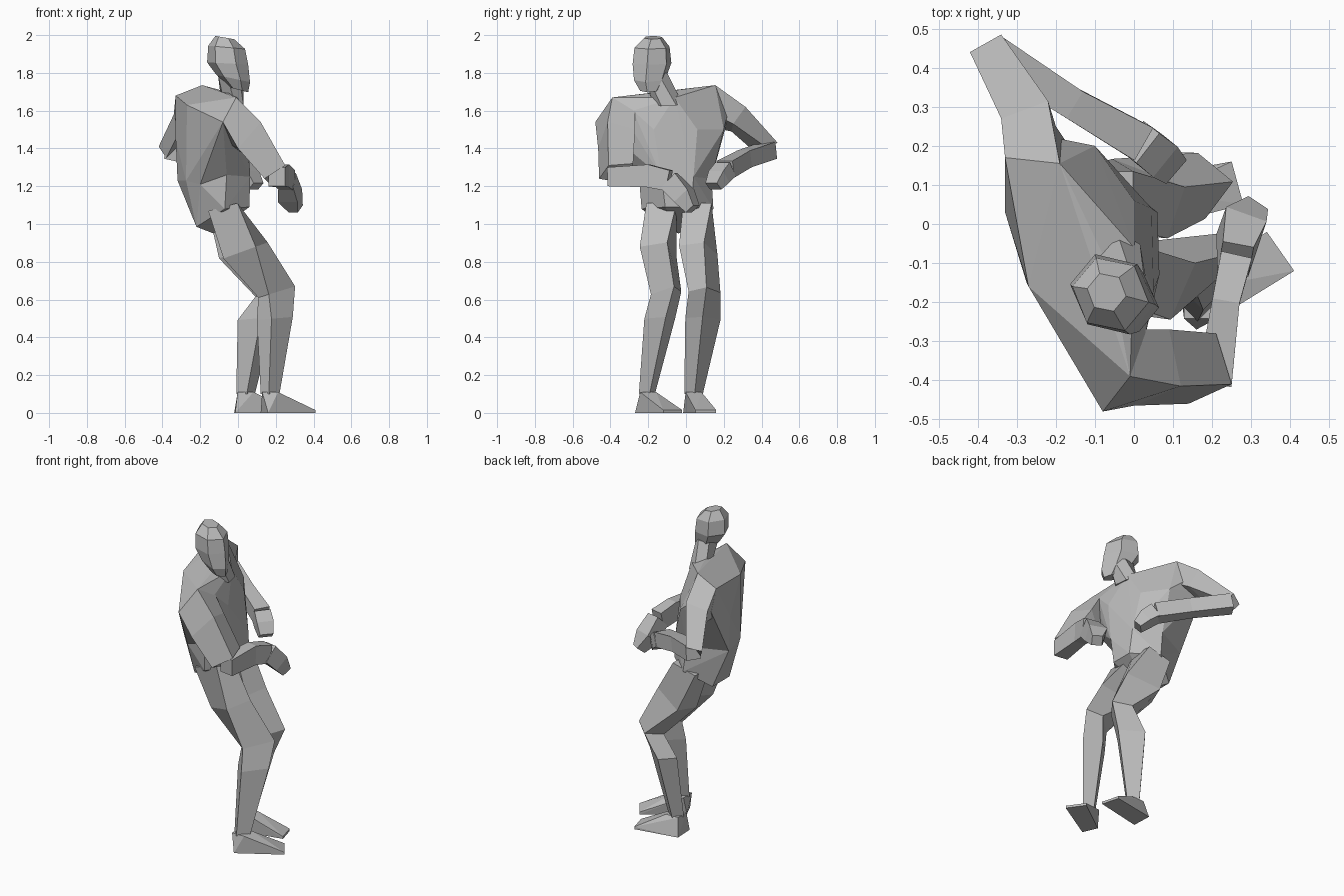
import bpy, bmesh
from math import radians
from mathutils import Vector, Matrix

if "Cube" in bpy.data.objects:
    bpy.data.objects.remove(bpy.data.objects["Cube"])

GREY = bpy.data.materials.new("plain grey")
GREY.use_nodes = True
colour = (0.5, 0.5, 0.5, 1)
GREY.diffuse_color = colour
GREY.node_tree.nodes["Principled BSDF"].inputs["Base Color"].default_value = colour

HEX = [(1, .5), (0, 1), (-1, .5), (-1, -.5), (0, -1), (1, -.5)]
BOX = [(1, 1), (-1, 1), (-1, -1), (1, -1)]
WEDGE = [(1, 1), (-1, .5), (-1, -1), (1, -1)]


def finish(name, bm):
    bmesh.ops.recalc_face_normals(bm, faces=bm.faces)
    mesh = bpy.data.meshes.new(name)
    bm.to_mesh(mesh)
    bm.free()
    mesh.materials.append(GREY)
    obj = bpy.data.objects.new(name, mesh)
    bpy.context.collection.objects.link(obj)
    return obj


def skin(name, rings):
    """Join successive rings of points and cap both ends."""
    bm = bmesh.new()
    rows = [[bm.verts.new(p) for p in ring] for ring in rings]
    n = len(rows[0])
    for low, high in zip(rows, rows[1:]):
        for i in range(n):
            j = (i + 1) % n
            bm.faces.new((low[i], low[j], high[j], high[i]))
    bm.faces.new(rows[0][::-1])
    bm.faces.new(rows[-1])
    return finish(name, bm)


def stack(name, stations, shape):
    """Stations: x, y, z, half depth, half width, yaw, pitch."""
    rings = []
    for x, y, z, d, w, yaw, pitch in stations:
        turn = (Matrix.Rotation(radians(-pitch), 3, 'Y')
                @ Matrix.Rotation(radians(yaw), 3, 'Z'))
        rings.append([Vector((x, y, z)) + turn @ Vector((a * d, b * w, 0))
                      for a, b in shape])
    return skin(name, rings)


def limb(name, stations):
    """Stations: x, y, z, half width, half height, square to the path."""
    pts = [Vector(s[:3]) for s in stations]
    rings = []
    for i, s in enumerate(stations):
        t = (pts[min(i + 1, len(pts) - 1)] - pts[max(i - 1, 0)]).normalized()
        side = t.cross(Vector((0, 0, 1))).normalized()
        up = side.cross(t)
        rings.append([pts[i] + side * a * s[3] + up * b * s[4] for a, b in BOX])
    return skin(name, rings)


def hull(name, points):
    bm = bmesh.new()
    for p in points:
        bm.verts.new(p)
    result = bmesh.ops.convex_hull(bm, input=bm.verts)
    loose = {v for v in result["geom_interior"] if isinstance(v, bmesh.types.BMVert)}
    bmesh.ops.delete(bm, geom=list(loose), context='VERTS')
    return finish(name, bm)


# Pelvis and chest share the waist outline
WAIST = [(.065, -.13, 1.25), (.045, .04, 1.25), (-.1, .135, 1.24), (-.32, .03, 1.23),
         (-.275, -.15, 1.23), (-.2, -.22, 1.21), (-.06, -.25, 1.26)]

hull("pelvis", WAIST + [
    (-.22, -.12, .985), (-.22, .05, .985), (-.13, -.04, .95),           # seat
    (.06, -.11, 1.09), (.06, .03, 1.09),                                # groin
    (-.07, -.235, 1.08), (-.08, .145, 1.08),                            # hips
])

# Chest, widening to twisted shoulders
hull("chest", WAIST + [
    (.05, -.17, 1.5), (0, .06, 1.5), (-.1, .2, 1.5),                    # breast
    (-.27, -.16, 1.63), (-.33, .17, 1.68), (-.33, .03, 1.45),           # back
    (-.08, -.48, 1.54), (-.01, -.39, 1.67), (.03, -.28, 1.6),           # shoulders
    (-.19, .155, 1.735), (-.2, .22, 1.58), (-.33, .22, 1.55),
    (-.06, -.12, 1.70), (0, -.06, 1.67),                                # collar
])

# Neck and head, turned towards the front arm
stack("neck", [
    (-.03, -.10, 1.64, .055, .08, 10, -15),
    (-.04, -.16, 1.80, .06, .065, -20, 0),
], HEX)
stack("head", [
    (.005, -.195, 1.71, .045, .05, -40, -15),
    (-.025, -.19, 1.77, .085, .08, -40, -12),
    (-.055, -.18, 1.85, .10, .10, -40, -3),
    (-.06, -.18, 1.935, .088, .095, -40, -5),
    (-.07, -.175, 1.987, .045, .05, -40, -10),
], HEX)

# Arm on the front side, forearm crossing the belly
skin("front_upper_arm", [
    [(-.08, -.48, 1.54), (-.01, -.39, 1.67), (.03, -.27, 1.6), (-.04, -.3, 1.42)],
    [(0, -.465, 1.4), (.12, -.415, 1.54), (.09, -.27, 1.5), (.03, -.28, 1.37)],
    [(.14, -.46, 1.24), (.25, -.41, 1.31), (.21, -.28, 1.32), (.17, -.3, 1.21)],
])
limb("front_forearm", [
    (.205, -.41, 1.25, .045, .05),
    (.235, -.20, 1.255, .035, .06),
    (.26, -.09, 1.23, .04, .055),
])
limb("front_hand", [
    (.26, -.09, 1.23, .04, .055),
    (.275, -.01, 1.15, .055, .05),
    (.305, .035, 1.08, .03, .03),
])

# Arm on the back side, hand resting on the hip
skin("back_upper_arm", [
    [(-.33, .17, 1.68), (-.19, .155, 1.735), (-.16, .19, 1.56), (-.32, .19, 1.5)],
    [(-.34, .27, 1.58), (-.22, .315, 1.62), (-.2, .25, 1.53), (-.31, .24, 1.49)],
    [(-.42, .44, 1.41), (-.34, .485, 1.43), (-.32, .42, 1.41), (-.38, .4, 1.35)],
])
limb("back_forearm", [
    (-.36, .44, 1.39, .045, .045),
    (-.16, .31, 1.345, .04, .045),
    (.015, .21, 1.29, .048, .045),
])
limb("back_hand", [
    (.015, .21, 1.29, .048, .045),
    (.06, .175, 1.25, .05, .04),
    (.095, .145, 1.20, .04, .025),
])

# Legs, from hip to ankle
stack("front_leg", [
    (-.08, -.13, 1.09, .08, .08, 0, 15),
    (.04, -.13, .86, .1, .08, -25, 20),
    (.205, -.09, .64, .045, .095, -50, 17),
    (.195, -.125, .5, .055, .08, -45, 5),
    (.17, -.2, .1, .03, .04, -45, 0),
], WEDGE)
stack("back_leg", [
    (-.08, .06, 1.09, .08, .075, 0, 15),
    (.015, .065, .86, .105, .07, -20, 20),
    (.173, .098, .64, .06, .06, -38, 17),
    (.095, .09, .5, .078, .058, -38, 5),
    (.04, .04, .1, .035, .035, -38, 0),
], BOX)


# Wedge feet
def foot(name, ankle, sole):
    x, y = ankle
    top = [(x + a * .042, y + b * .042, .11) for a, b in BOX]
    toe = [(px, py, .015) for px, py in sole[2:]]
    hull(name, top + toe + [(px, py, 0) for px, py in sole])


foot("front_foot", (.17, -.2), [(.12, -.18), (.16, -.27), (.41, -.12), (.34, -.02)])
foot("back_foot", (.04, .04), [(-.02, .11), (-.015, -.015), (.28, .05), (.25, .16)])
